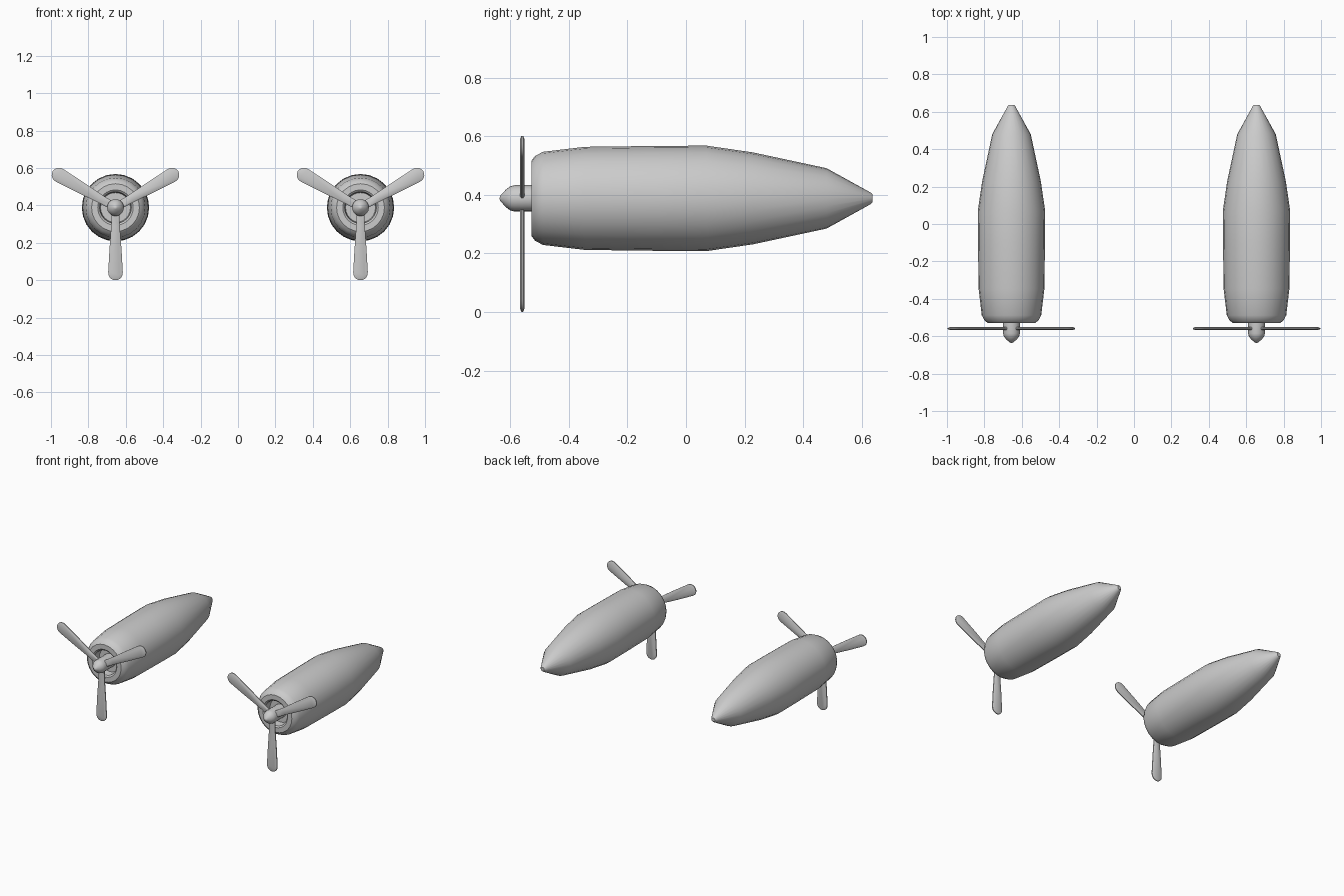
import bpy, bmesh, math
from mathutils import Matrix, Vector

if "Cube" in bpy.data.objects:
    bpy.data.objects.remove(bpy.data.objects["Cube"])

CX, CZ = 0.655, 0.388


def finish(name, bm, loc, angle=35):
    bmesh.ops.recalc_face_normals(bm, faces=bm.faces)
    me = bpy.data.meshes.new(name)
    bm.to_mesh(me)
    bm.free()
    ob = bpy.data.objects.new(name, me)
    bpy.context.collection.objects.link(ob)
    ob.location = loc
    bpy.ops.object.select_all(action='DESELECT')
    ob.select_set(True)
    bpy.context.view_layer.objects.active = ob
    bpy.ops.object.shade_smooth_by_angle(angle=math.radians(angle))
    return ob


def lathe(name, profile, loc, n):
    """Turn (y, radius) points around the y axis."""
    bm = bmesh.new()
    rings = []
    for y, r in profile:
        if r == 0:
            rings.append([bm.verts.new((0, y, 0))] * n)
        else:
            rings.append([bm.verts.new((r * math.cos(2 * math.pi * i / n), y,
                                        r * math.sin(2 * math.pi * i / n))) for i in range(n)])
    for a, b in zip(rings, rings[1:]):
        for i in range(n):
            j = (i + 1) % n
            quad = list(dict.fromkeys((a[i], a[j], b[j], b[i])))
            bm.faces.new(quad)
    return finish(name, bm, loc)


def blade(name, angle, loc):
    """Paddle blade with thin edges and a round tip, pointing down before rotation."""
    right = [(0.021, 0.02), (0.023, 0.10), (0.032, 0.22), (0.039, 0.345)]
    tip = [(0.039 * math.cos(t), 0.348 + 0.040 * math.sin(t))
           for t in (math.pi * k / 10 for k in range(1, 10))]
    outline = right + tip + [(-x, r) for x, r in reversed(right)]
    bm = bmesh.new()
    rot = Matrix.Rotation(angle, 3, 'Y')

    def ring(y, inset):
        out = []
        for x, r in outline:
            rr = 0.345 + (r - 0.345) * (1 - inset) if r > 0.345 else r
            out.append(bm.verts.new(rot @ Vector((x * (1 - inset), y, -rr))))
        return out
    rings = [ring(-0.008, 0.3), ring(-0.003, 0), ring(0.003, 0), ring(0.008, 0.3)]
    for a, b in zip(rings, rings[1:]):
        for i in range(len(a)):
            j = (i + 1) % len(a)
            bm.faces.new((a[i], a[j], b[j], b[i]))
    bm.faces.new(rings[0])
    bm.faces.new(rings[-1])
    return finish(name, bm, loc)


nacelle = [(-0.47, 0), (-0.47, 0.08), (-0.52, 0.085), (-0.528, 0.095), (-0.528, 0.128),
           (-0.515, 0.145), (-0.488, 0.159), (-0.345, 0.176), (-0.1, 0.179), (0.07, 0.18),
           (0.228, 0.157), (0.48, 0.103), (0.63, 0.02), (0.637, 0.013), (0.637, 0)]
spinner = [(-0.637, 0), (-0.634, 0.009), (-0.615, 0.030), (-0.600, 0.041), (-0.585, 0.045),
           (-0.53, 0.045), (-0.465, 0.045), (-0.465, 0)]

for side, s in (("left", -1), ("right", 1)):
    # engine body with recessed intake
    lathe(f"{side}_engine_nacelle", nacelle, (s * CX, 0, CZ), 24)
    # nose cone and hub
    lathe(f"{side}_propeller_hub", spinner, (s * CX, 0, CZ), 20)
    # three propeller blades
    for k in range(3):
        blade(f"{side}_propeller_blade_{k + 1}", k * 2 * math.pi / 3, (s * CX, -0.559, CZ))
